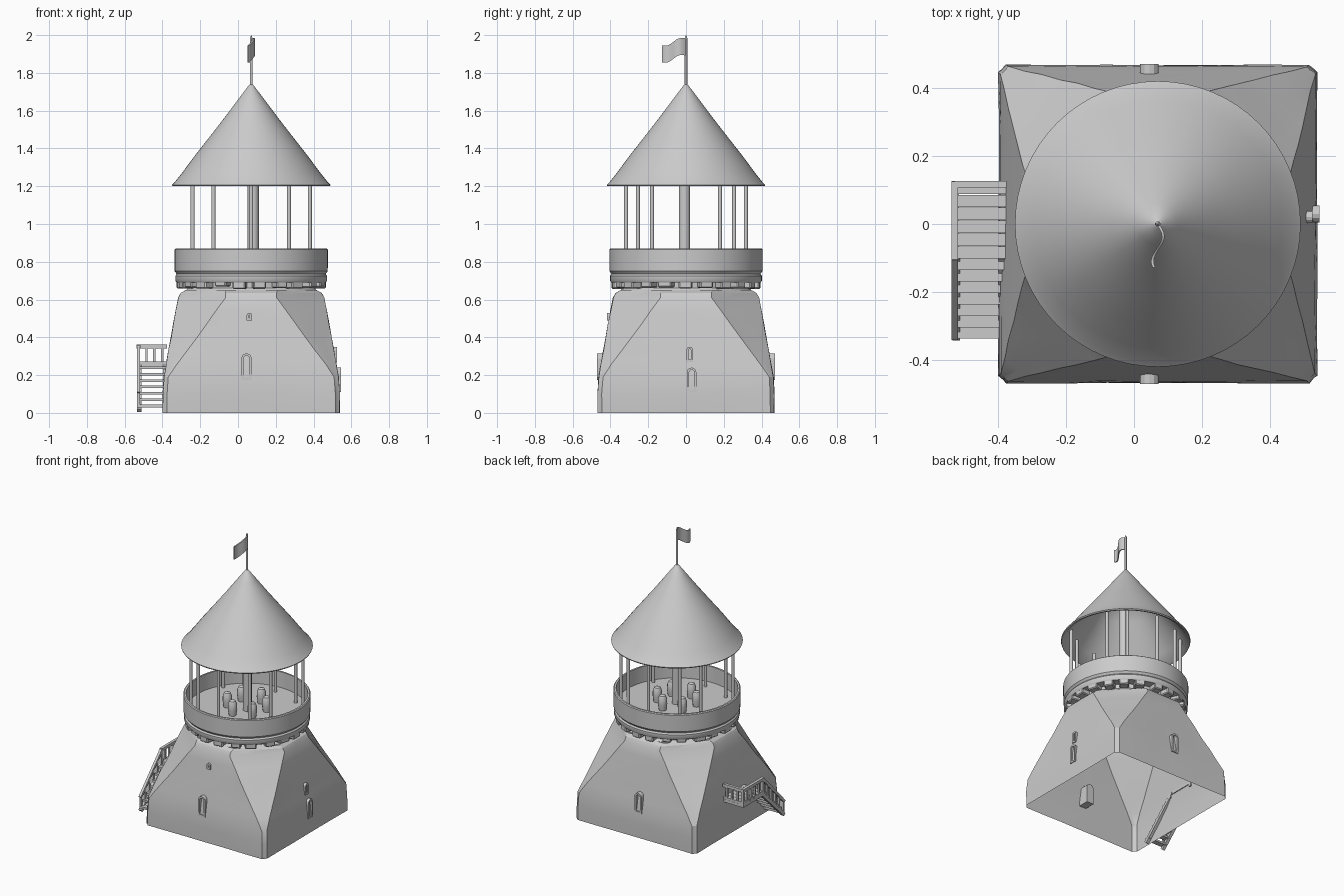
import bpy, bmesh, math, random
from mathutils import Vector, Matrix

if "Cube" in bpy.data.objects:
    bpy.data.objects.remove(bpy.data.objects["Cube"])

random.seed(4)
CX = 0.07  # tower axis


def finish(name, bm, smooth=None, fix=True):
    if fix:
        bmesh.ops.recalc_face_normals(bm, faces=bm.faces)
    me = bpy.data.meshes.new(name)
    bm.to_mesh(me)
    bm.free()
    if smooth is not None:
        me.shade_smooth()
        me.set_sharp_from_angle(angle=math.radians(smooth))
    ob = bpy.data.objects.new(name, me)
    bpy.context.collection.objects.link(ob)
    return ob


def loft(bm, rings):
    rows = [[bm.verts.new(p) for p in r] for r in rings]
    for a, b in zip(rows, rows[1:]):
        n = len(a)
        for i in range(n):
            bm.faces.new((a[i], a[(i + 1) % n], b[(i + 1) % n], b[i]))


def revolve(name, profile, n=64, smooth=35, jitter=0.0):
    rings = []
    for r, z in profile:
        rings.append([(CX + (r + random.uniform(-jitter, jitter)) * math.cos(2 * math.pi * i / n),
                       r * math.sin(2 * math.pi * i / n), z) for i in range(n)])
    bm = bmesh.new()
    loft(bm, rings)
    bmesh.ops.remove_doubles(bm, verts=bm.verts, dist=0.0005)
    return finish(name, bm, smooth)


def add_box(bm, center, size, rot=None):
    m = Matrix.Translation(center) @ (rot or Matrix()) @ Matrix.Diagonal((*size, 1))
    bmesh.ops.create_cube(bm, size=1, matrix=m)


def beam(bm, a, b, w):
    a, b = Vector(a), Vector(b)
    rot = (b - a).to_track_quat('Z', 'Y').to_matrix().to_4x4()
    add_box(bm, (a + b) / 2, (w, w, (b - a).length), rot)


def post(bm, x, y, z0, z1, r, n=10):
    bmesh.ops.create_cone(bm, cap_ends=True, segments=n, radius1=r, radius2=r, depth=z1 - z0,
                          matrix=Matrix.Translation((x, y, (z0 + z1) / 2)))


# Base: square footing blending to a rounded top, open underneath
def section(z, w, flat):
    pts = []
    for q in range(4):
        rot = Matrix.Rotation(q * math.pi / 2, 3, 'Z')
        side = [(w, -flat + 2 * flat * i / 6) for i in range(6)]
        corner = [(w + (flat - w) * i / 3, flat + (w - flat) * i / 3) for i in range(3)]
        for x, y in side + corner:
            p = rot @ Vector((x, y, z))
            k = 1 + random.uniform(-0.004, 0.004)
            pts.append((CX + p.x * k, p.y * k, z))
    return pts


levels = [(0.0, .468, .445), (.1, .468, .445), (.19, .463, .44), (.26, .45, .393), (.33, .438, .34),
          (.4, .425, .287), (.47, .413, .236), (.54, .40, .187), (.61, .386, .135), (.635, .372, .135),
          (.65, .345, .14)]
bm = bmesh.new()
loft(bm, [section(*l) for l in levels])
finish("tower_base", bm, 25)

# Gallery: neck, parapet and floor
revolve("gallery", [(.35, .645), (.335, .66), (.335, .69), (.395, .69), (.402, .70), (.402, .725),
                    (.394, .735), (.405, .75), (.406, .865), (.40, .87), (.388, .87), (.386, .76),
                    (.0, .76)])

# Stone corbels under the gallery
bm = bmesh.new()
for i in range(22):
    rot = Matrix.Rotation(2 * math.pi * (i + random.uniform(-.15, .15)) / 22, 4, 'Z')
    z = .682 + random.uniform(-.006, .006)
    c = rot @ Vector((.362, 0, z))
    add_box(bm, (c.x + CX, c.y, z), (.065, random.uniform(.055, .085), random.uniform(.03, .05)), rot)
bmesh.ops.bevel(bm, geom=bm.edges[:], offset=.006, segments=1, affect='EDGES')
finish("corbels", bm)

# Roof shell, hollow below
roof = [(.0, 1.742), (.012, 1.735), (.06, 1.672), (.14, 1.565), (.22, 1.462), (.30, 1.36), (.365, 1.272),
        (.405, 1.222), (.42, 1.207), (.417, 1.2), (.40, 1.205), (.35, 1.265), (.2, 1.46), (.0, 1.715)]
revolve("roof", roof, jitter=0.0, smooth=40)

# Thin posts and central pole
bm = bmesh.new()
for x, y in ((.31, .18), (.2, .255), (0, .317)):
    for sx in ((1, -1) if x else (1,)):
        for sy in (1, -1):
            post(bm, CX + x * sx, y * sy, .755, 1.25, .011)
finish("posts", bm, 40)
bm = bmesh.new()
post(bm, CX + .01, -.008, .755, 1.69, .03, 16)
finish("central_pole", bm, 40)

# Round-topped barrels on the floor
bm = bmesh.new()
for i in range(6):
    a = math.radians(20 + 60 * i)
    x, y = CX + .13 * math.cos(a), .13 * math.sin(a)
    rings = [[(x + r * math.cos(k * math.pi / 6), y + r * math.sin(k * math.pi / 6), z) for k in range(12)]
             for r, z in ((.024, .758), (.03, .80), (.029, .84), (.02, .86), (.001, .868))]
    loft(bm, rings)
finish("barrels", bm, 40)

# Flagpole and waving flag
bm = bmesh.new()
post(bm, CX, 0, 1.72, 1.985, .007)
bmesh.ops.create_cone(bm, cap_ends=True, segments=10, radius1=.008, radius2=.001, depth=.02,
                      matrix=Matrix.Translation((CX, 0, 1.99)))
finish("flagpole", bm, 40)
bm = bmesh.new()
N = 10
cols = []
for i in range(N + 1):
    t = i / N
    y = -.128 * t
    x = CX + .016 * math.sin(t * 5.5)
    sag = -.03 * t + .012 * math.sin(t * 6)
    cols.append([(x + dx, y, z + sag) for dx, z in ((.004, 1.89), (.004, 1.98), (-.004, 1.98), (-.004, 1.89))])
loft(bm, cols)
for e in (0, N):
    bm.verts.ensure_lookup_table()
    bm.faces.new([bm.verts[e * 4 + k] for k in range(4)])
finish("flag", bm, 50)


# Arched slit windows, boxed into the wall
def window(name, pos, yaw, w, h, depth):
    bm = bmesh.new()

    def arch(hw, hh, y):
        top = [(hw * math.cos(k * math.pi / 6), y, hh - hw + hw * math.sin(k * math.pi / 6)) for k in range(7)]
        return top + [(-hw, y, -hh), (hw, y, -hh)]

    loft(bm, [arch(w / 2, h / 2, depth), arch(w / 2, h / 2, -.012),
              arch(w / 2 - .012, h / 2 - .012, -.012), arch(w / 2 - .012, h / 2 - .012, depth - .01)])
    n = len(bm.verts) // 4
    bm.verts.ensure_lookup_table()
    bm.faces.new(bm.verts[:n])
    bm.faces.new(bm.verts[-n:])
    ob = finish(name, bm)
    ob.location, ob.rotation_euler.z = pos, yaw


window("front_window", (.045, -.458, .245), 0, .055, .14, .07)
window("back_window", (.045, .458, .245), math.pi, .055, .14, .07)
window("right_window", (.533, .03, .175), math.pi / 2, .05, .13, .07)
window("upper_right_window", (.513, .02, .31), math.pi / 2, .035, .08, .04)
window("upper_front_slit", (.06, -.405, .51), 0, .028, .04, .03)

# Side landing
X0, X1 = -.535, -.375
bm = bmesh.new()
for i in range(6):
    add_box(bm, ((X0 + X1) / 2, -.084 + i * .038, .262), (X1 - X0, .036, .018))
for y in (-.09, .115):
    beam(bm, (X0, y, .245), (X1, y, .245), .02)
beam(bm, (X0 + .01, -.1, .245), (X0 + .01, .125, .245), .02)
finish("landing", bm)

# Landing railing with balusters
bm = bmesh.new()
XR = X0 + .008
beam(bm, (XR, -.105, .352), (XR, .125, .352), .02)
beam(bm, (XR, .117, .352), (X1, .117, .352), .02)
for i in range(6):
    y = -.1 + i * .217 / 5
    beam(bm, (XR, y, .25), (XR, y, .35), .018 if i in (0, 5) else .012)
for i in range(1, 4):
    beam(bm, (XR + i * .042, .117, .25), (XR + i * .042, .117, .35), .012)
finish("landing_railing", bm)

# Stairs descending toward the front
bm = bmesh.new()
for i in range(7):
    t = (i + .5) / 7
    add_box(bm, ((X0 + X1) / 2, -.1 - .235 * t, .255 - .235 * t), (X1 - X0 - .01, .038, .014))
for x in (X0 + .012, X1 - .012):
    beam(bm, (x, -.095, .245), (x, -.335, .012), .022)
beam(bm, (XR, -.1, .35), (XR, -.335, .105), .018)
for i in range(5):
    t = (i + 1) / 5
    y = -.1 - .228 * t
    beam(bm, (XR, y, .245 - .23 * t), (XR, y, .345 - .237 * t), .014)
finish("stairs", bm)
